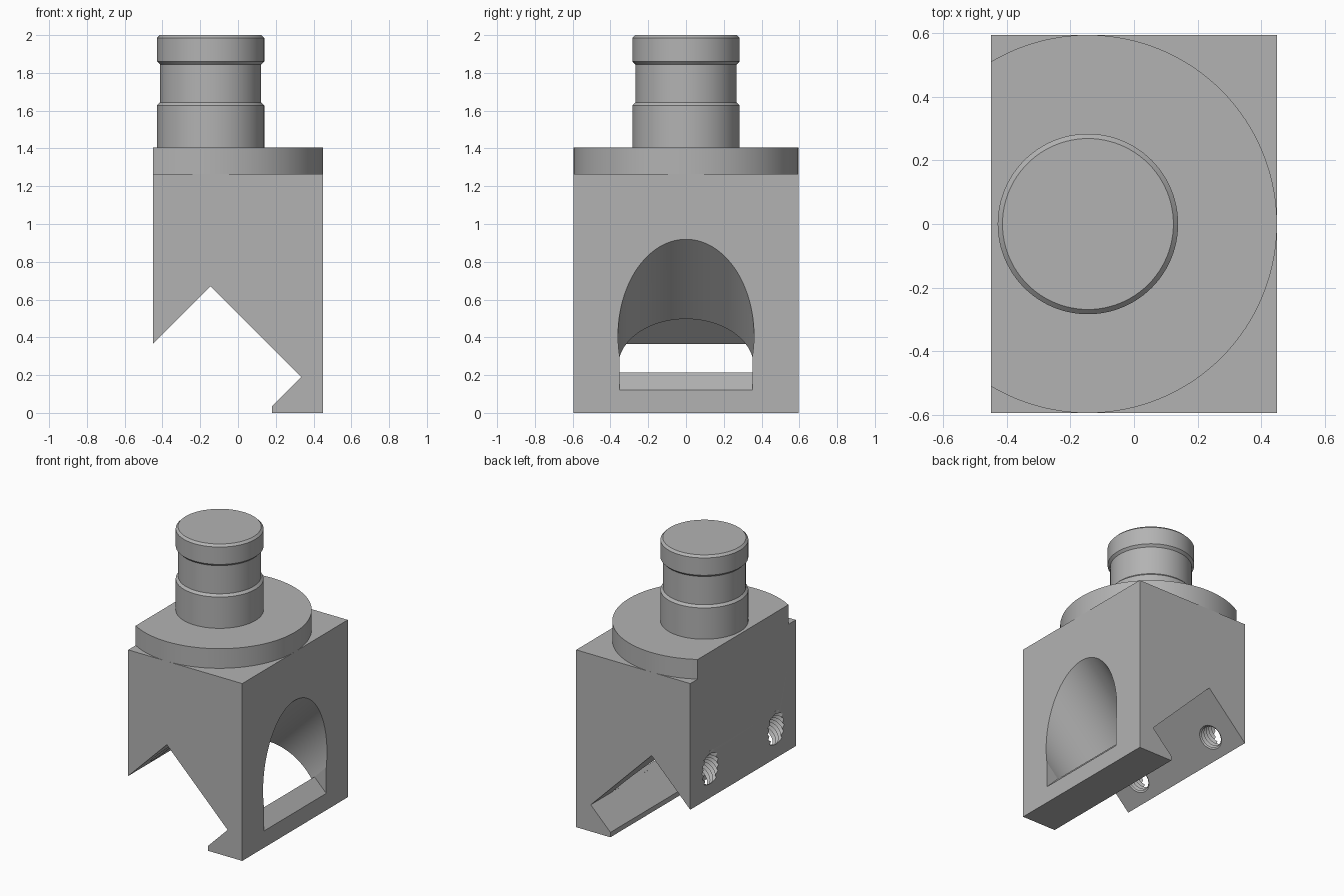
import bpy, bmesh, math
from mathutils import Matrix, Vector

if "Cube" in bpy.data.objects:
    bpy.data.objects.remove(bpy.data.objects["Cube"], do_unlink=True)

grey = bpy.data.materials.new("plain grey")
grey.use_nodes = True
colour = (0.45, 0.45, 0.45, 1)
grey.diffuse_color = colour
grey.node_tree.nodes["Principled BSDF"].inputs["Base Color"].default_value = colour

X, Y, Z = Vector((1, 0, 0)), Vector((0, 1, 0)), Vector((0, 0, 1))
UP_OUT = (X + Z).normalized()      # axis of the slanted window
DOWN_IN = (X - Z).normalized()     # axis of the clamp screw holes
HALF_Y, BODY_TOP, PIN_X = 0.595, 1.265, -0.145


def finish(name, bm):
    bmesh.ops.remove_doubles(bm, verts=bm.verts, dist=1e-5)
    bmesh.ops.recalc_face_normals(bm, faces=bm.faces)
    mesh = bpy.data.meshes.new(name)
    bm.to_mesh(mesh)
    bm.free()
    mesh.materials.append(grey)
    ob = bpy.data.objects.new(name, mesh)
    bpy.context.collection.objects.link(ob)
    return ob


def prism(name, points, u, v, origin, extrude):
    """Extrude a flat outline drawn on the axes u and v."""
    bm = bmesh.new()
    face = bm.faces.new([bm.verts.new(origin + u * a + v * b) for a, b in points])
    new = bmesh.ops.extrude_face_region(bm, geom=[face])["geom"]
    bmesh.ops.translate(bm, vec=extrude,
                        verts=[g for g in new if isinstance(g, bmesh.types.BMVert)])
    return finish(name, bm)


def lathe(name, profile, origin, axis, steps):
    """Turn (radius, height) points around an axis."""
    bm = bmesh.new()
    verts = [bm.verts.new((r, 0, h)) for r, h in profile]
    edges = [bm.edges.new(pair) for pair in zip(verts, verts[1:])]
    bmesh.ops.spin(bm, geom=verts + edges, cent=(0, 0, 0), axis=Z,
                   angle=math.tau, steps=steps, use_duplicate=False)
    bm.transform(Matrix.Translation(origin) @ axis.to_track_quat('Z', 'Y').to_matrix().to_4x4())
    return finish(name, bm)


def chord_disc(radius, chord, steps=96):
    """Circle outline cut flat at distance chord along its first axis."""
    start = math.acos(chord / radius)
    span = math.tau - 2 * start
    return [(radius * math.cos(start + span * i / steps),
             radius * math.sin(start + span * i / steps)) for i in range(steps + 1)]


def activate(ob):
    bpy.ops.object.select_all(action='DESELECT')
    ob.select_set(True)
    bpy.context.view_layer.objects.active = ob


def cut(ob, cutter):
    cutter.hide_render = True
    mod = ob.modifiers.new("cut", 'BOOLEAN')
    mod.operation, mod.solver, mod.object = 'DIFFERENCE', 'EXACT', cutter
    activate(ob)
    bpy.ops.object.modifier_apply(modifier=mod.name)
    bpy.data.objects.remove(cutter, do_unlink=True)


# Clamp body with the right-angled jaw
jaw = [(-0.45, 0.365), (PIN_X, 0.67), (0.335, 0.19), (0.18, 0.035),
       (0.18, 0), (0.45, 0), (0.45, BODY_TOP), (-0.45, BODY_TOP)]
body = prism("clamp_body", jaw, X, Z, -Y * HALF_Y, Y * 2 * HALF_Y)

# Slanted arched window, and the straight recess beneath it
cut(body, prism("window_cutter", chord_disc(0.36, 0.0735), DOWN_IN, Y,
                Vector((0.28, 0, 0.24)), UP_OUT * 0.8))
cut(body, prism("recess_cutter", [(0.32, 0.25), (0.6, -0.03), (0.6, 0.5)], X, Z,
                -Y * 0.352, Y * 0.704))

# Two threaded screw holes through the rear jaw
pitch, turns = 0.03, 12
thread = [(0, 0)]
for i in range(turns):
    thread += [(0.075, i * pitch), (0.094, (i + 0.5) * pitch)]
thread += [(0.075, turns * pitch), (0, turns * pitch)]
for side in (-1, 1):
    origin = Vector((-0.45, side * 0.37, 0.575)) - DOWN_IN * 0.16
    cut(body, lathe("thread_cutter", thread, origin, DOWN_IN, 32))

# Round flange, flat at the rear
flange = prism("flange", chord_disc(HALF_Y, 0.305), -X, Y,
               Vector((PIN_X, 0, BODY_TOP)), Z * 0.14)

# Turned pin with a wide groove and chamfered shoulders
pin = lathe("pin", [(0, 1.405), (0.284, 1.405), (0.284, 1.628), (0.268, 1.644),
                    (0.268, 1.845), (0.284, 1.861), (0.284, 1.985), (0.269, 2), (0, 2)],
            X * PIN_X, Z, 96)

for ob in (body, flange, pin):
    activate(ob)
    bpy.ops.object.shade_smooth_by_angle(angle=math.radians(30))
